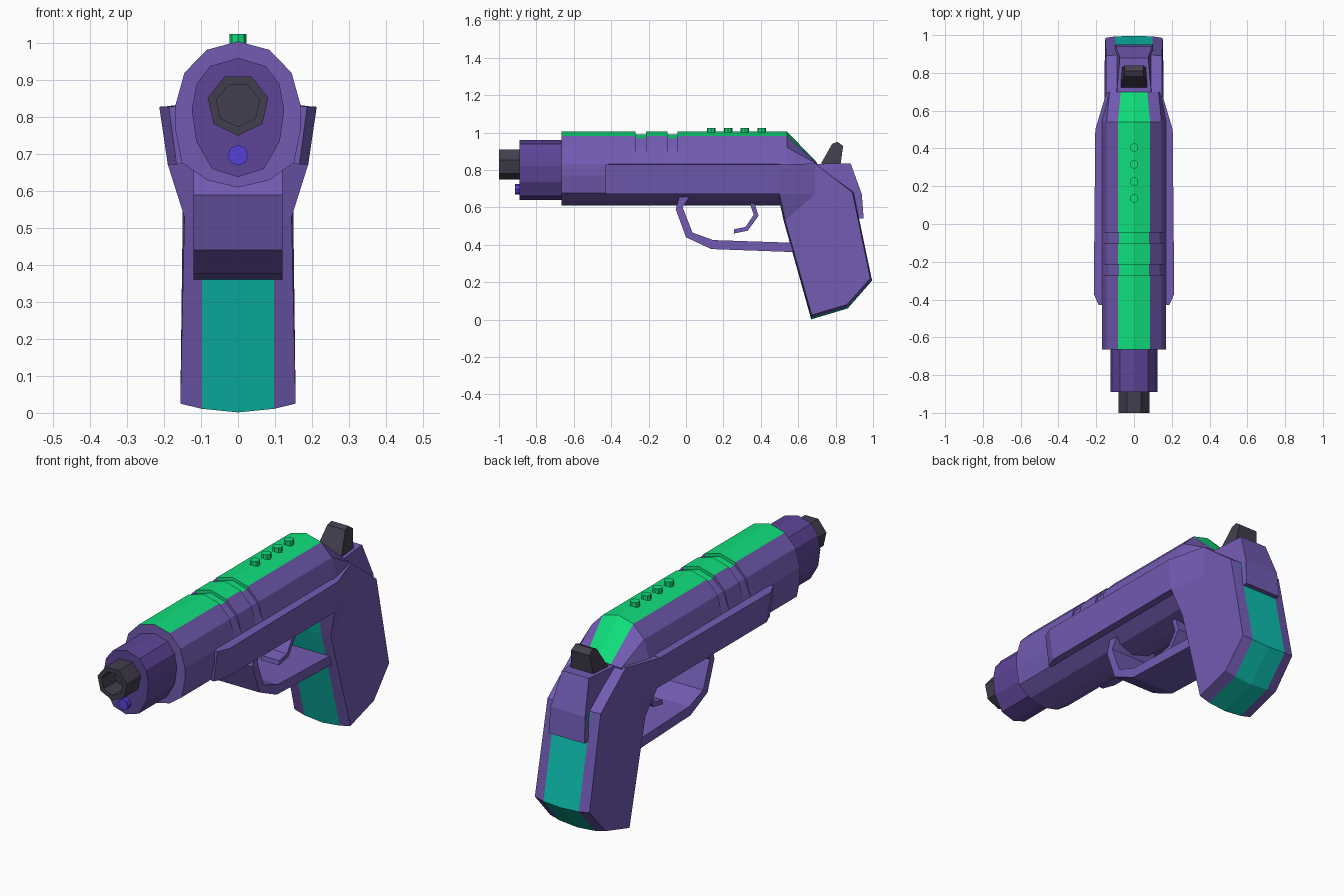
import bpy, bmesh, math

if "Cube" in bpy.data.objects:
    bpy.data.objects.remove(bpy.data.objects["Cube"])

def material(name, rgb):
    m = bpy.data.materials.new(name)
    m.diffuse_color = (*rgb, 1)
    m.use_nodes = True
    m.node_tree.nodes["Principled BSDF"].inputs["Base Color"].default_value = m.diffuse_color
    return m

PURPLE = material("purple", (0.17, 0.105, 0.45))
VIOLET = material("violet", (0.11, 0.06, 0.31))
GREEN = material("green", (0.005, 0.73, 0.20))
TEAL = material("teal", (0.004, 0.53, 0.43))
DARK = material("dark", (0.055, 0.048, 0.075))
BLUE = material("blue", (0.09, 0.053, 0.68))

def finish(name, bm, mats):
    bmesh.ops.recalc_face_normals(bm, faces=bm.faces)
    me = bpy.data.meshes.new(name)
    bm.to_mesh(me)
    bm.free()
    for m in mats:
        me.materials.append(m)
    ob = bpy.data.objects.new(name, me)
    bpy.context.collection.objects.link(ob)
    return ob

def loft(name, rings, mats, pick=lambda i, j: 0, caps=True, closed=False):
    """Skin equal-length rings of points; pick(ring, side) gives the material slot."""
    bm = bmesh.new()
    vs = [[bm.verts.new(p) for p in r] for r in rings]
    n = len(rings[0])
    for i in range(len(vs) if closed else len(vs) - 1):
        a, b = vs[i], vs[(i + 1) % len(vs)]
        for j in range(n):
            k = (j + 1) % n
            bm.faces.new((a[j], a[k], b[k], b[j])).material_index = pick(i, j)
    if caps and not closed:
        bm.faces.new(vs[0])
        bm.faces.new(vs[-1])
    return finish(name, bm, mats)

def prism(name, pts, mat):
    """Side profile of (y, z, half width), mirrored across x."""
    return loft(name, [[(s * w, y, z) for y, z, w in pts] for s in (-1, 1)], [mat])

def ring(half, y):
    """Full section at y from its right half (top to bottom)."""
    return [(x, y, z) for x, z in half] + [(-x, y, z) for x, z in half[-2:0:-1]]

def circle(n, r, y, cz, start=-math.pi / 2):
    return [(r * math.cos(start + 2 * math.pi * k / n), y,
             cz + r * math.sin(start + 2 * math.pi * k / n)) for k in range(n)]

# Slide with two shallow grooves and a sloped rear, green along the top
full = [(0, 1.005), (.085, .982), (.145, .92), (.17, .83), (.17, .77),
        (.152, .678), (.085, .63), (0, .61)]
groove = [(0, .99), (.08, .967), (.136, .915)] + full[3:]
rear = [(0, .84), (.07, .835), (.13, .832), (.145, .82), (.145, .77),
        (.12, .70), (.08, .66), (0, .65)]
sections = [(full, -.665)]
for a, b in ((-.27, -.215), (-.10, -.045)):
    sections += [(full, a), (groove, a), (groove, b), (full, b)]
sections += [(full, .54), (rear, .70)]
loft("slide", [ring(s, y) for s, y in sections], [PURPLE, GREEN],
     lambda i, j: 1 if j in (0, 13) else 0)

# Front collar
collar = [(0, .96), (.075, .938), (.112, .89), (.125, .82), (.113, .735), (.07, .66), (0, .638)]
loft("front_collar", [ring(collar, -.89), ring(collar, -.64)], [VIOLET])

# Seven-sided hollow barrel and the guide rod below it
loft("barrel", [circle(7, .084, -.87, .834), circle(7, .084, -1, .834),
                circle(7, .060, -1, .834), circle(7, .060, -.90, .834)], [DARK])
loft("guide_rod", [circle(8, .028, -.87, .697), circle(8, .028, -.915, .697)], [BLUE])

# Top studs
for k in range(4):
    bm = bmesh.new()
    bmesh.ops.create_cone(bm, cap_ends=True, segments=8, radius1=.023, radius2=.023, depth=.05)
    bmesh.ops.translate(bm, verts=bm.verts, vec=(0, .135 + .09 * k, 1.0))
    finish(f"top_stud_{k + 1}", bm, [GREEN])

# Side panels with a chamfered front end
for s, side in ((1, "right"), (-1, "left")):
    rings = [[(s * .12, y, .835), (s * xt, y, .828), (s * xb, y, .672), (s * .12, y, .678)]
             for y, xt, xb in ((-.43, .187, .166), (-.37, .213, .19), (.5, .205, .19))]
    loft(f"side_panel_{side}", rings, [PURPLE])

# Grip: outer outline, grown a little toward the middle, teal centre band
outline = [(.5, .672, .19), (.53, .53, .145), (.672, .025, .156), (.86, .08, .155),
           (.985, .22, .152), (.89, .68, .148), (.69, .835, .148), (.5, .828, .205)]

def grown(x, ky, kz):
    return [(x, .74 + (y - .74) * ky, min(z, .42 + (z - .42) * kz)) for y, z, w in outline]

bm = bmesh.new()
rows = [[(-w, y, z) for y, z, w in outline], grown(-.098, 1.035, 1.035),
        grown(0, 1.04, 1.06), grown(.098, 1.035, 1.035), [(w, y, z) for y, z, w in outline]]
vs = [[bm.verts.new(p) for p in r] for r in rows]
for i in range(4):
    for j in range(8):
        k = (j + 1) % 8
        f = bm.faces.new((vs[i][j], vs[i][k], vs[i + 1][k], vs[i + 1][j]))
        f.material_index = 1 if i in (1, 2) and j < 5 else 0
for s, v in ((-1, vs[0]), (1, vs[4])):
    q = bm.verts.new((s * .148, .69, .672))
    bm.faces.new((v[0], v[1], q))
    bm.faces.new((v[0], q, v[6], v[7]))
    bm.faces.new((v[1], v[2], v[3], v[4], v[5], v[6], q))
finish("grip", bm, [PURPLE, TEAL])

# Rear tail over the grip, and the hammer
prism("rear_tail", [(.66, .832, .095), (.88, .835, .075), (.94, .67, .096), (.95, .54, .1),
                    (.90, .54, .1), (.70, .72, .1)], PURPLE)
prism("hammer", [(.72, .82, .07), (.725, .84, .07), (.782, .94, .05), (.81, .95, .048),
                 (.84, .928, .052), (.825, .82, .065)], DARK)

# Trigger guard and trigger
def flat(name, pts, w):
    prism(name, [(y, z, w) for y, z in pts], PURPLE)

flat("trigger_guard", [(-.035, .66), (-.055, .59), (0, .44), (.135, .377), (.60, .36), (.59, .41),
                       (.145, .425), (.035, .465), (-.018, .60), (.02, .66)], .12)
flat("trigger", [(.335, .64), (.36, .64), (.388, .555), (.33, .475), (.255, .46),
                 (.258, .483), (.318, .495), (.362, .56)], .05)
